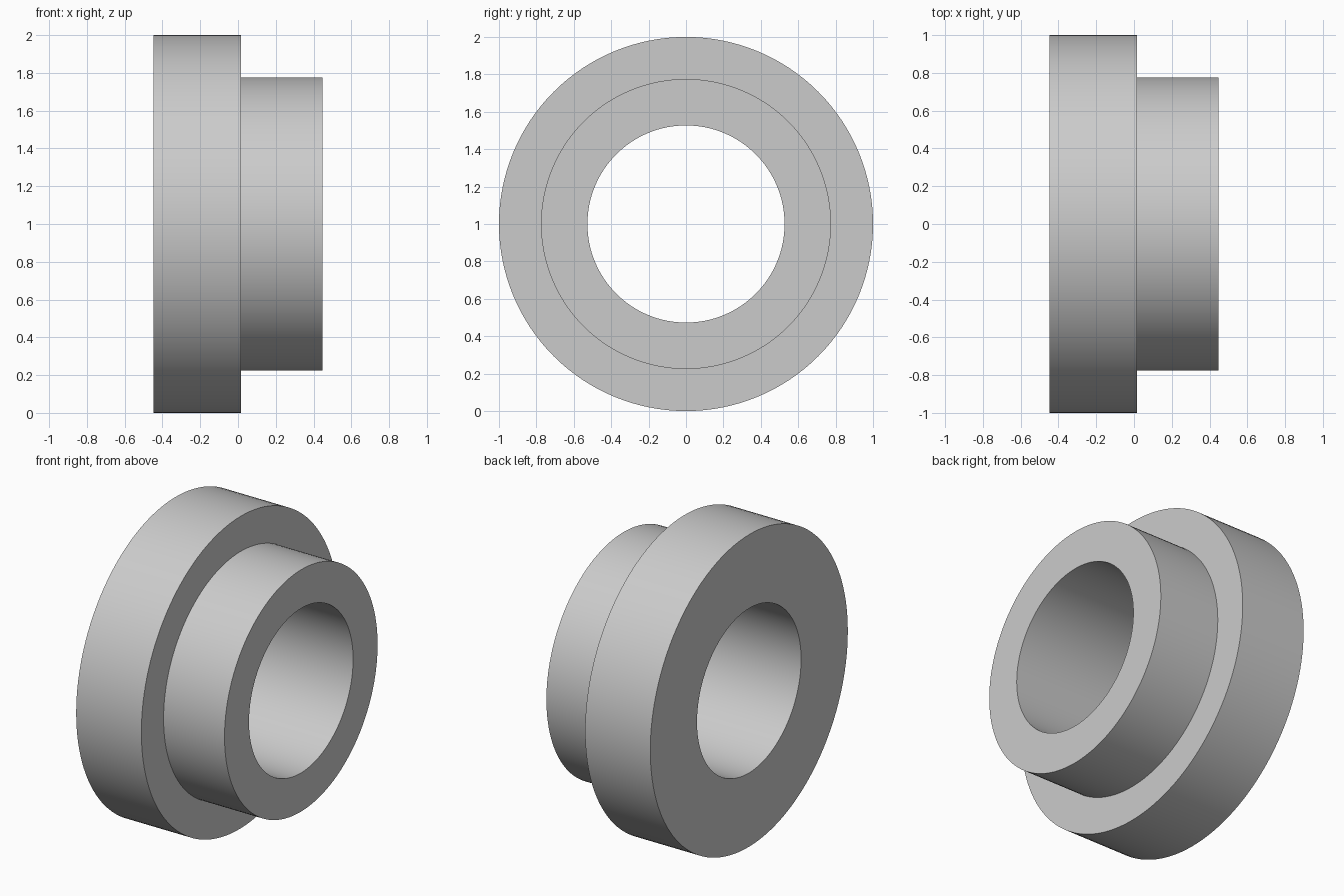
import bpy
import bmesh
import math
from mathutils import Matrix

cube = bpy.data.objects.get("Cube")
if cube:
    bpy.data.objects.remove(cube, do_unlink=True)

SEGMENTS = 128
FLANGE_R, HUB_R, BORE_R = 1.0, 0.775, 0.527
BACK_X, STEP_X, FRONT_X = -0.447, 0.015, 0.447

# Plain grey metal
grey = bpy.data.materials.new("plain_grey")
grey.use_nodes = True
colour = (0.6, 0.6, 0.6, 1.0)
grey.diffuse_color = colour
grey.node_tree.nodes["Principled BSDF"].inputs["Base Color"].default_value = colour

# Stepped cross-section (x, radius), revolved about the x axis
profile = [(BACK_X, BORE_R), (BACK_X, FLANGE_R), (STEP_X, FLANGE_R),
           (STEP_X, HUB_R), (FRONT_X, HUB_R), (FRONT_X, BORE_R)]

bm = bmesh.new()
verts = [bm.verts.new((x, 0, r)) for x, r in profile]
edges = [bm.edges.new((v, verts[i - 1])) for i, v in enumerate(verts)]
bmesh.ops.spin(bm, geom=verts + edges, cent=(0, 0, 0), axis=(1, 0, 0),
               angle=math.tau, steps=SEGMENTS, use_merge=True)
bmesh.ops.remove_doubles(bm, verts=bm.verts, dist=0.0001)
bmesh.ops.recalc_face_normals(bm, faces=bm.faces)

# Stand the ring on the ground
bm.transform(Matrix.Translation((0, 0, FLANGE_R)))
mesh = bpy.data.meshes.new("flanged_bushing")
bm.to_mesh(mesh)
bm.free()
mesh.materials.append(grey)

bushing = bpy.data.objects.new("flanged_bushing", mesh)
bpy.context.collection.objects.link(bushing)

# Smooth round walls with crisp rims
bpy.ops.object.select_all(action="DESELECT")
bushing.select_set(True)
bpy.context.view_layer.objects.active = bushing
bpy.ops.object.shade_smooth_by_angle(angle=math.radians(30))
